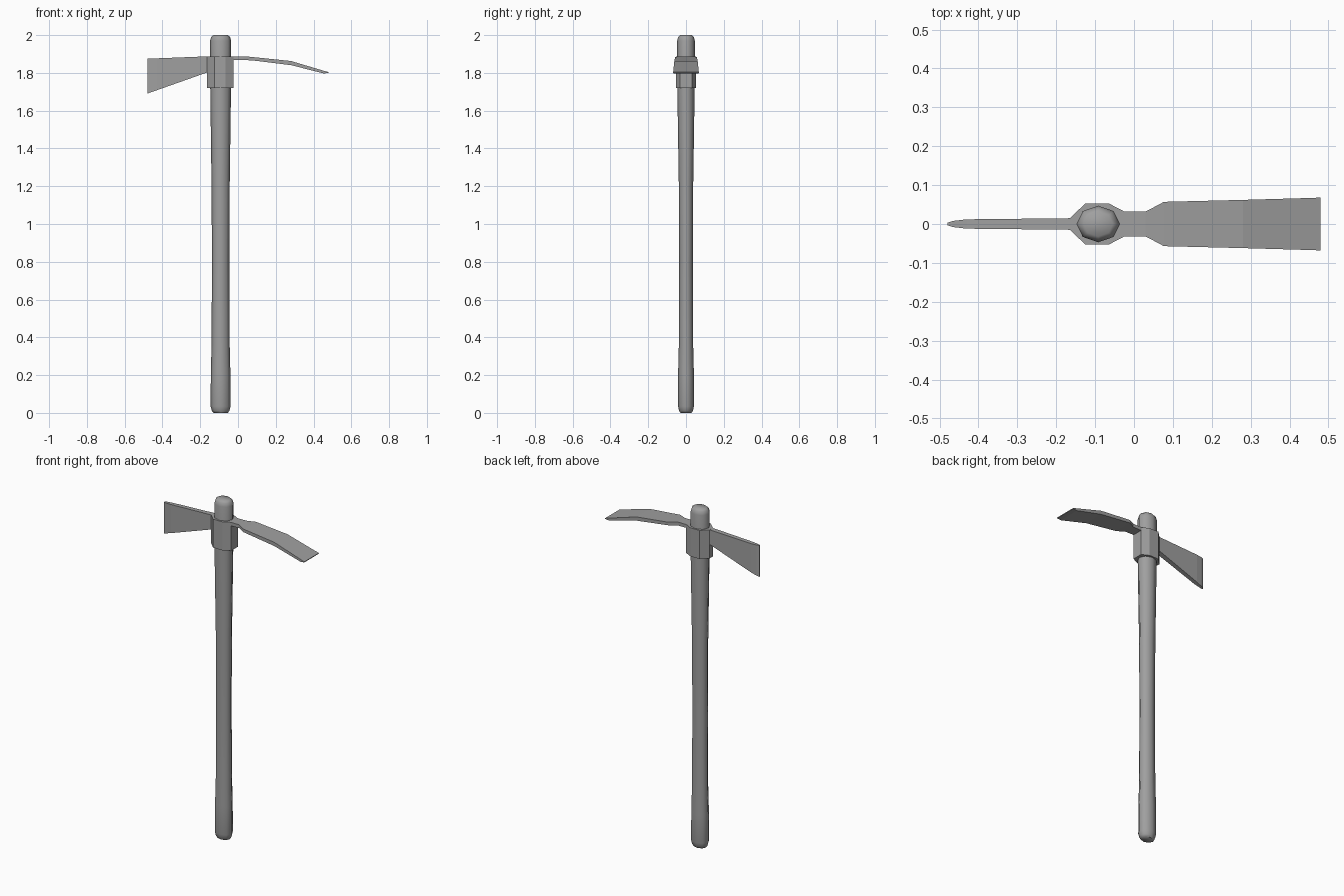
import bpy, bmesh, math

cube = bpy.data.objects.get("Cube")
if cube:
    bpy.data.objects.remove(cube)

GREY = (0.35, 0.35, 0.35, 1)
mat = bpy.data.materials.new("plain grey")
mat.use_nodes = True
mat.diffuse_color = GREY
mat.node_tree.nodes["Principled BSDF"].inputs["Base Color"].default_value = GREY

CX = -0.092  # handle axis


def loft(name, rings, smooth=None):
    """Bridge matching closed rings of points and cap both ends."""
    bm = bmesh.new()
    loops = [[bm.verts.new(p) for p in ring] for ring in rings]
    for a, b in zip(loops, loops[1:]):
        for i in range(len(a)):
            j = (i + 1) % len(a)
            bm.faces.new((a[i], a[j], b[j], b[i]))
    bm.faces.new(loops[0])
    bm.faces.new(loops[-1])
    bmesh.ops.recalc_face_normals(bm, faces=bm.faces)
    mesh = bpy.data.meshes.new(name)
    bm.to_mesh(mesh)
    bm.free()
    mesh.materials.append(mat)
    obj = bpy.data.objects.new(name, mesh)
    bpy.context.collection.objects.link(obj)
    if smooth:
        bpy.ops.object.select_all(action="DESELECT")
        obj.select_set(True)
        bpy.context.view_layer.objects.active = obj
        bpy.ops.object.shade_smooth_by_angle(angle=math.radians(smooth))
    return obj


def oval(z, rx, ry, sides=8):
    angles = [math.tau * i / sides for i in range(sides)]
    return [(CX + rx * math.cos(a), ry * math.sin(a), z) for a in angles]


def section(x, half_y, low, high):
    return [(x, -half_y, low), (x, half_y, low), (x, half_y, high), (x, -half_y, high)]


# Oval wooden shaft with rounded ends
shaft = [(0, .038, .03), (.012, .047, .037), (.035, .053, .042), (.2, .052, .042),
         (.36, .048, .038), (.8, .046, .036), (1.2, .048, .038), (1.72, .055, .046),
         (1.97, .056, .047), (1.99, .05, .042), (2, .038, .032)]
loft("handle", [oval(*s) for s in shaft], smooth=60)

# Faceted socket around the shaft
half = [(-.165, .015), (-.125, .053), (-.065, .053), (-.023, .031)]
outline = half + [(x, -y) for x, y in reversed(half)]
loft("socket", [[(x, y, z) for x, y in outline] for z in (1.72, 1.888)])

# Upright cutting blade, flaring towards its edge
loft("axe_blade", [section(*s) for s in [
    (-.15, .015, 1.807, 1.888), (-.43, .012, 1.708, 1.877), (-.465, .008, 1.696, 1.876),
    (-.48, .003, 1.69, 1.875)]])

# Flat digging blade, curving downwards to a bevelled edge
loft("adze_blade", [section(*s) for s in [
    (-.04, .032, 1.868, 1.888), (.03, .032, 1.868, 1.888), (.077, .057, 1.866, 1.884),
    (.28, .062, 1.841, 1.863), (.455, .067, 1.797, 1.811), (.48, .068, 1.8, 1.804)]])
